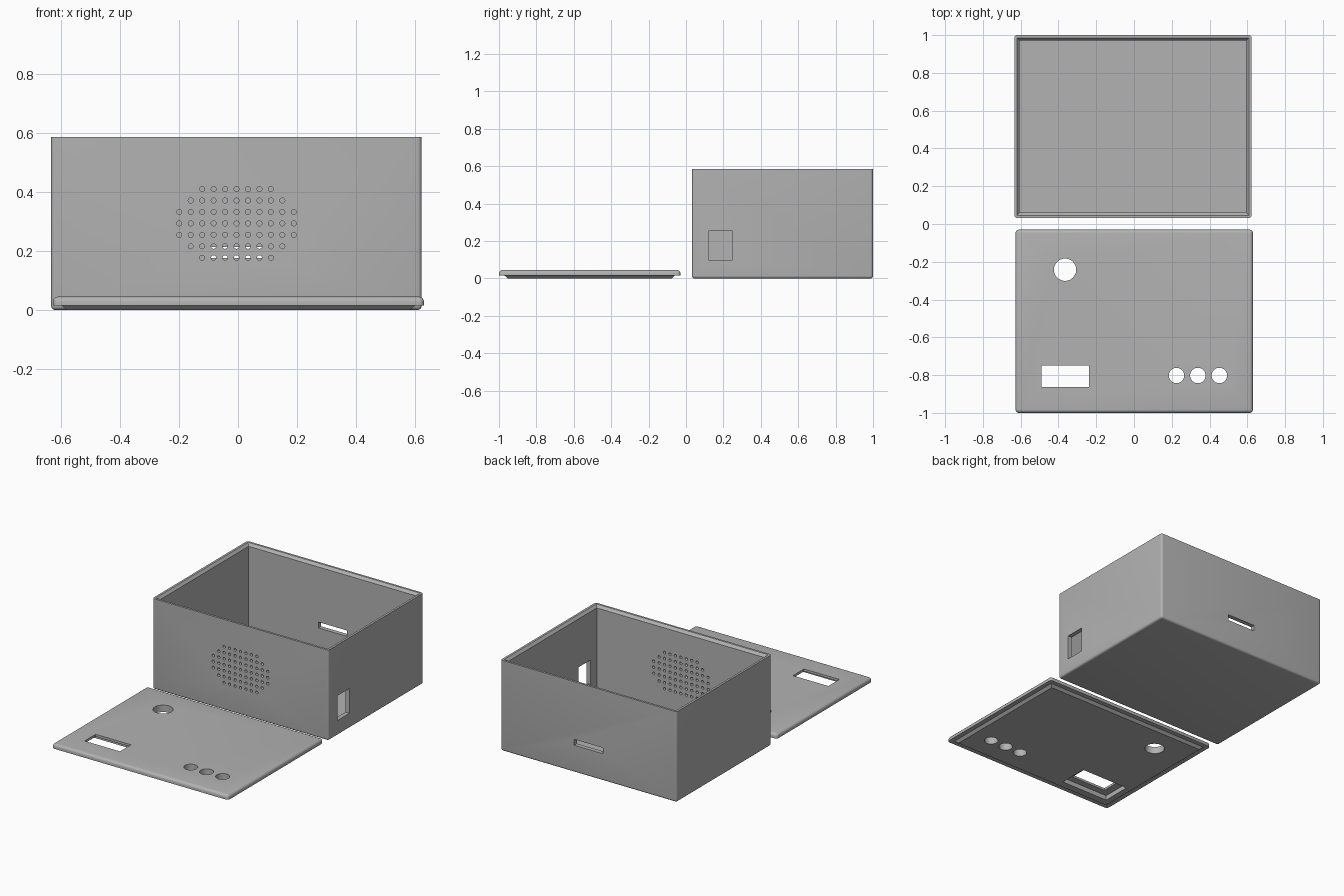
import bpy, bmesh, math
from mathutils import Matrix, Vector

if "Cube" in bpy.data.objects:
    bpy.data.objects.remove(bpy.data.objects["Cube"])

grey = bpy.data.materials.new("plain grey")
grey.diffuse_color = (0.45, 0.45, 0.45, 1)
grey.use_nodes = True
grey.node_tree.nodes["Principled BSDF"].inputs["Base Color"].default_value = grey.diffuse_color


def make_object(name, bm):
    bmesh.ops.recalc_face_normals(bm, faces=bm.faces)
    mesh = bpy.data.meshes.new(name)
    bm.to_mesh(mesh)
    bm.free()
    mesh.materials.append(grey)
    ob = bpy.data.objects.new(name, mesh)
    bpy.context.collection.objects.link(ob)
    return ob


def add_block(bm, lo, hi):
    lo, hi = Vector(lo), Vector(hi)
    m = Matrix.Translation((lo + hi) / 2) @ Matrix.Diagonal((*(hi - lo), 1))
    bmesh.ops.create_cube(bm, size=1, matrix=m)


def add_rod(bm, centre, radius, length, sides, axis):
    m = Matrix.Translation(centre)
    if axis == 'Y':
        m = m @ Matrix.Rotation(math.pi / 2, 4, 'X')
    bmesh.ops.create_cone(bm, cap_ends=True, segments=sides, radius1=radius,
                          radius2=radius, depth=length, matrix=m)


def add_loft(bm, rect, levels):
    """Stack of rectangles, each level given as (z, inset from rect)."""
    x0, x1, y0, y1 = rect
    rings = [[bm.verts.new(p) for p in ((x0 + i, y0 + i, z), (x1 - i, y0 + i, z),
                                        (x1 - i, y1 - i, z), (x0 + i, y1 - i, z))]
             for z, i in levels]
    for a, b in zip(rings, rings[1:]):
        for k in range(4):
            n = (k + 1) % 4
            bm.faces.new((a[k], a[n], b[n], b[k]))
    bm.faces.new(rings[0][::-1])
    bm.faces.new(rings[-1])


def rounded_block(name, rect, z0, z1, radius, sharp_z):
    """Block with every edge rounded except those lying at sharp_z."""
    bm = bmesh.new()
    add_block(bm, (rect[0], rect[2], z0), (rect[1], rect[3], z1))
    edges = [e for e in bm.edges
             if not all(abs(v.co.z - sharp_z) < 1e-5 for v in e.verts)]
    bmesh.ops.bevel(bm, geom=edges, offset=radius, segments=5, profile=0.5,
                    affect='EDGES', clamp_overlap=True)
    return make_object(name, bm)


def combine(ob, bm, operation='DIFFERENCE'):
    tool = make_object("cutter", bm)
    tool.hide_render = True
    mod = ob.modifiers.new("combine", 'BOOLEAN')
    mod.operation, mod.object, mod.solver = operation, tool, 'EXACT'
    bpy.context.view_layer.update()
    graph = bpy.context.evaluated_depsgraph_get()
    mesh = bpy.data.meshes.new_from_object(ob.evaluated_get(graph))
    ob.modifiers.clear()
    ob.data = mesh
    bpy.data.objects.remove(tool)


# Open box: shell with a sloped seat along the inside of the rim
BOX = (-0.633, 0.622, 0.032, 1.0)
TOP = 0.585
box = rounded_block("box", BOX, 0, TOP, 0.014, TOP)
bm = bmesh.new()
add_loft(bm, BOX, [(0.027, 0.028), (TOP - 0.017, 0.028), (TOP, 0.014), (TOP + 0.05, 0.014)])
combine(box, bm)

# Speaker grille holes in the front wall
bm = bmesh.new()
for row, half in enumerate((3, 4, 5, 5, 5, 4, 3)):
    for col in range(-half, half + 1):
        add_rod(bm, (-0.005 + col * 0.0388, 0.045, 0.293 + (row - 3) * 0.0388),
                0.0085, 0.08, 16, 'Y')
combine(box, bm)

# Socket opening in the right wall and slot in the back wall
bm = bmesh.new()
add_block(bm, (0.55, 0.123, 0.097), (0.70, 0.247, 0.257))
add_block(bm, (-0.107, 0.93, 0.175), (0.097, 1.05, 0.213))
combine(box, bm)

# Lid: rounded plate with a tapered plug underneath
LID = (-0.627, 0.630, -1.0, -0.030)
lid = rounded_block("lid", LID, 0.015, 0.045, 0.018, 0.015)
bm = bmesh.new()
add_loft(bm, LID, [(0, 0.047), (0.015, 0.030), (0.025, 0.030)])
combine(lid, bm, 'UNION')

# Pocket for the display on the underside of the lid
bm = bmesh.new()
add_block(bm, (-0.54, -0.905, -0.05), (-0.20, -0.715, 0.030))
combine(lid, bm)

# Display window, knob hole and three button holes
bm = bmesh.new()
add_block(bm, (-0.49, -0.862, -0.05), (-0.238, -0.750, 0.1))
add_rod(bm, (-0.365, -0.242, 0.02), 0.059, 0.2, 40, 'Z')
for x in (0.225, 0.338, 0.452):
    add_rod(bm, (x, -0.802, 0.02), 0.041, 0.2, 32, 'Z')
combine(lid, bm)

# Smooth the rounded edges and holes, keep the corners crisp
for ob in (box, lid):
    bpy.ops.object.select_all(action='DESELECT')
    ob.select_set(True)
    bpy.context.view_layer.objects.active = ob
    bpy.ops.object.shade_smooth_by_angle(angle=math.radians(30))
